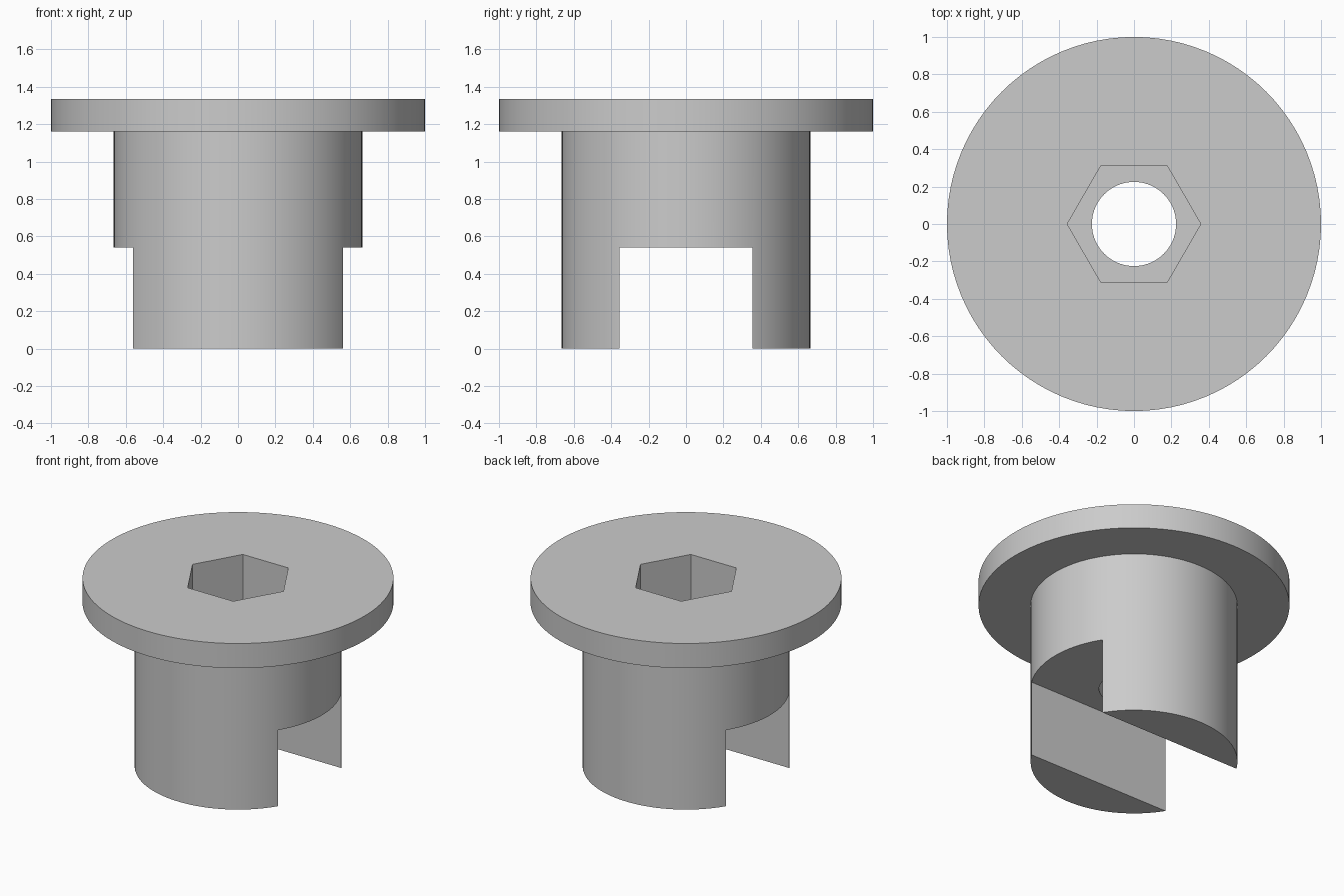
import bpy, bmesh, math

if "Cube" in bpy.data.objects:
    bpy.data.objects.remove(bpy.data.objects["Cube"], do_unlink=True)

SEGMENTS = 96
TOP, FLANGE_BASE, SLOT_TOP, SOCKET_FLOOR = 1.335, 1.16, 0.54, 0.8

grey = bpy.data.materials.new("light_grey")
grey.use_nodes = True
colour = (0.6, 0.6, 0.6, 1)
grey.diffuse_color = colour
grey.node_tree.nodes["Principled BSDF"].inputs["Base Color"].default_value = colour


def lathe(name, profile):
    """Turn a closed (radius, height) outline around the z axis."""
    bm = bmesh.new()
    rings = []
    for i in range(SEGMENTS):
        a = 2 * math.pi * i / SEGMENTS
        rings.append([bm.verts.new((r * math.cos(a), r * math.sin(a), z)) for r, z in profile])
    n = len(profile)
    for i, ring in enumerate(rings):
        after = rings[(i + 1) % SEGMENTS]
        for j in range(n):
            k = (j + 1) % n
            bm.faces.new((ring[j], after[j], after[k], ring[k]))
    bmesh.ops.recalc_face_normals(bm, faces=bm.faces)
    mesh = bpy.data.meshes.new(name)
    bm.to_mesh(mesh)
    bm.free()
    obj = bpy.data.objects.new(name, mesh)
    bpy.context.collection.objects.link(obj)
    mesh.materials.append(grey)
    return obj


def cut(target, cutter):
    """Subtract the cutter for good and discard it."""
    cutter.data.materials.append(grey)
    cutter.hide_render = True
    mod = target.modifiers.new("cut", 'BOOLEAN')
    mod.operation = 'DIFFERENCE'
    mod.solver = 'EXACT'
    mod.object = cutter
    bpy.context.view_layer.objects.active = target
    bpy.ops.object.modifier_apply(modifier=mod.name)
    bpy.data.objects.remove(cutter, do_unlink=True)


# Flanged body with a through bore
HOLE, BODY, FLANGE = 0.225, 0.665, 1.0
plug = lathe("flanged_plug", [(HOLE, 0), (BODY, 0), (BODY, FLANGE_BASE),
                              (FLANGE, FLANGE_BASE), (FLANGE, TOP), (HOLE, TOP)])

# Slot across the bottom, running along x
bpy.ops.mesh.primitive_cube_add(size=1, location=(0, 0, SLOT_TOP - 0.5))
slot = bpy.context.object
slot.scale = (3, 0.71, 1)
bpy.context.view_layer.update()
cut(plug, slot)

# Hexagonal socket with corners on the x axis
bpy.ops.mesh.primitive_cylinder_add(vertices=6, radius=0.357, depth=1,
                                    location=(0, 0, SOCKET_FLOOR + 0.5),
                                    rotation=(0, 0, math.pi / 6))
socket = bpy.context.object
bpy.context.view_layer.update()
cut(plug, socket)

# Smooth round walls, crisp edges
bpy.ops.object.select_all(action='DESELECT')
plug.select_set(True)
bpy.context.view_layer.objects.active = plug
bpy.ops.object.shade_smooth_by_angle(angle=math.radians(30))
